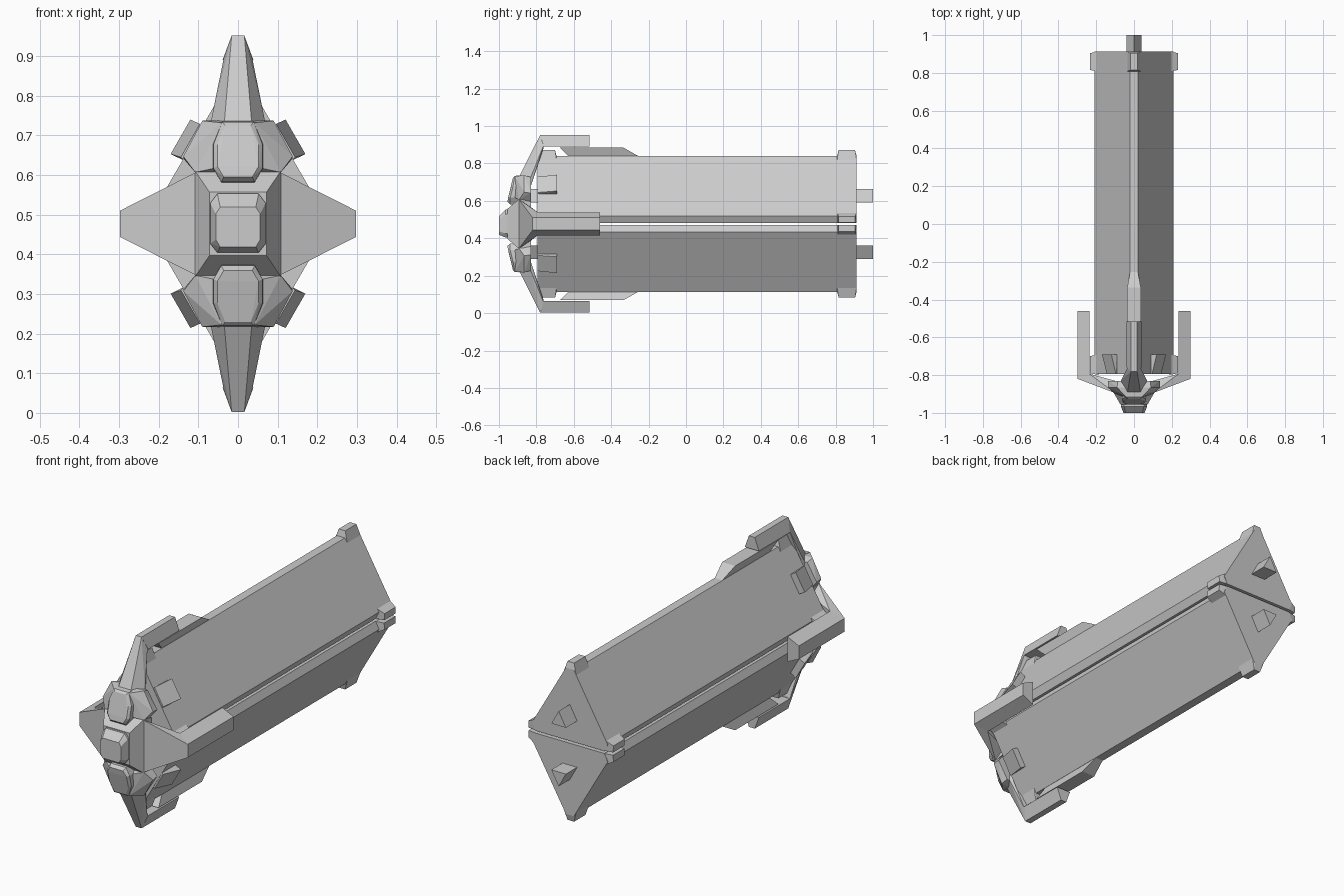
import bpy, bmesh
from math import radians

C = 0.477  # height of the horizontal symmetry plane; all z below are relative to it


def hull(name, pts, sym="", mirror=""):
    """Convex faceted part. sym: axes the part itself is symmetric about,
    mirror: axes across which a copy of the part is made."""
    pts = list(pts)
    if "x" in sym:
        pts += [(-x, y, z) for x, y, z in pts]
    if "z" in sym:
        pts += [(x, y, -z) for x, y, z in pts]
    bm = bmesh.new()
    for p in pts:
        bm.verts.new(p)
    bmesh.ops.remove_doubles(bm, verts=bm.verts, dist=1e-5)
    res = bmesh.ops.convex_hull(bm, input=bm.verts)
    inner = {v for v in res["geom_interior"] if isinstance(v, bmesh.types.BMVert)}
    if inner:
        bmesh.ops.delete(bm, geom=list(inner), context="VERTS")
    bmesh.ops.dissolve_limit(bm, angle_limit=radians(1), verts=bm.verts, edges=bm.edges)
    bmesh.ops.recalc_face_normals(bm, faces=bm.faces)
    me = bpy.data.meshes.new(name)
    bm.to_mesh(me)
    bm.free()
    ob = bpy.data.objects.new(name, me)
    ob.location.z = C
    bpy.context.collection.objects.link(ob)
    if mirror:
        m = ob.modifiers.new("Mirror", "MIRROR")
        m.use_axis = ("x" in mirror, False, "z" in mirror)
        m.use_mirror_merge = False
    return ob


def ring(y, *xz):
    return [(x, y, z) for x, z in xz]


def bar(y0, y1, *xz):
    return ring(y0, *xz) + ring(y1, *xz)


# Two long triangular hull sections
hull("cargo_hull", bar(-0.795, 0.912, (0.19, 0.006), (0.208, 0.043), (0.022, 0.363)),
     "x", "z")

# Triangular coupling running through each section, showing at both ends
hull("coupling", bar(-0.87, 1.0, (0.04, 0.115), (0, 0.187)), "x", "z")

# Clamps on the ridge and the side edges, front and rear
for tag, a, b in (("rear", 0.808, 0.912), ("front", -0.798, -0.692)):
    hull(tag + "_ridge_clamp",
         bar(a, b, (0.035, 0.34), (0.023, 0.363)) + bar(a + 0.008, b - 0.008, (0.018, 0.394)),
         "x", "z")
    hull(tag + "_edge_clamp",
         bar(a, b, (0.185, 0.007), (0.195, 0.06)) +
         bar(a + 0.008, b - 0.008, (0.232, 0.007), (0.234, 0.04)), "", "xz")

# Raised spine block on each ridge
hull("spine_block",
     bar(-0.625, -0.25, (0.02, 0.36)) + bar(-0.675, -0.335, (0.036, 0.408)), "x", "z")

# Wedge intakes on the sloping faces
hull("wedge_intake",
     bar(-0.69, -0.793, (0.089, 0.243), (0.137, 0.16)) +
     ring(-0.69, (0.12, 0.263), (0.17, 0.176)) +
     ring(-0.793, (0.096, 0.252), (0.144, 0.168)), "", "xz")

# Vertical arms: rail over the ridge and strut down to the nose
hull("vertical_rail",
     bar(-0.78, -0.517, (0.016, 0.475)) + bar(-0.76, -0.517, (0.039, 0.413)), "x", "z")
hull("vertical_strut",
     [(0.016, -0.78, 0.475), (0.036, -0.762, 0.418), (0.02, -0.762, 0.405),
      (0.035, -0.893, 0.25), (0.07, -0.83, 0.25), (0.07, -0.83, 0.2), (0.035, -0.893, 0.2)],
     "x", "z")

# Horizontal arms: rail beside the hull and flared strut to the nose
hull("side_rail",
     bar(-0.82, -0.46, (0.298, 0.033)) + bar(-0.795, -0.46, (0.236, 0.062)), "z", "x")
hull("side_strut",
     [(0.298, -0.82, 0.033), (0.236, -0.793, 0.062),
      (0.1, -0.895, 0.133), (0.1, -0.83, 0.09)], "z", "x")

# Nose core
hull("nose_core",
     ring(-0.955, (0.072, 0.08)) + ring(-0.893, (0.108, 0.133)) + ring(-0.83, (0.108, 0.12)),
     "xz")

# Cockpit block on the nose
hull("cockpit",
     bar(-0.95, -0.965, (0.07, 0.052), (0.052, 0.076), (0.07, -0.05), (0.052, -0.073)) +
     ring(-1.0, (0.056, 0.025), (0.045, 0.042), (0.056, -0.04), (0.045, -0.058)), "x")

# Upper and lower nose shoulders
hull("nose_shoulder",
     ring(-0.893, (0.108, 0.13)) + ring(-0.915, (0.042, 0.255), (0.06, 0.14)) +
     ring(-0.865, (0.09, 0.26), (0.138, 0.17)) +
     ring(-0.83, (0.085, 0.25), (0.138, 0.165), (0.1, 0.12)), "x", "z")

# Faceted pods on the shoulders
hull("nose_pod",
     ring(-0.89, (0.04, 0.259), (0.063, 0.205), (0.063, 0.14), (0.042, 0.103)) +
     [(0.04, -0.915, 0.257), (0.062, -0.925, 0.2), (0.062, -0.94, 0.14), (0.042, -0.94, 0.105),
      (0.032, -0.925, 0.248), (0.052, -0.935, 0.2), (0.052, -0.95, 0.145), (0.036, -0.955, 0.118)],
     "x", "z")
